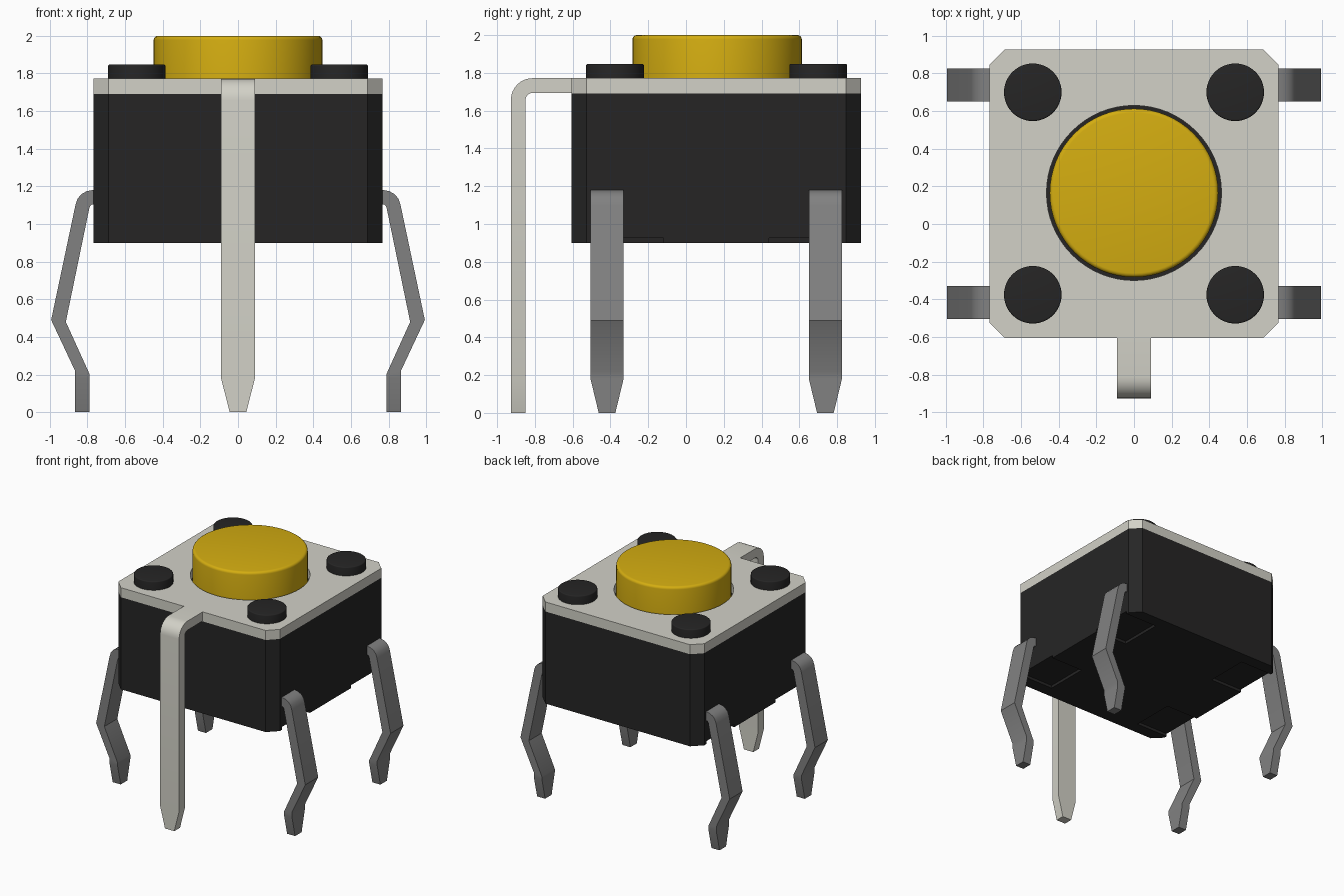
import bpy, bmesh, math

cube = bpy.data.objects.get("Cube")
if cube:
    bpy.data.objects.remove(cube, do_unlink=True)


def material(name, rgb):
    m = bpy.data.materials.new(name)
    m.use_nodes = True
    m.diffuse_color = (*rgb, 1)
    m.node_tree.nodes["Principled BSDF"].inputs["Base Color"].default_value = (*rgb, 1)
    return m


BLACK = material("black plastic", (0.019, 0.0185, 0.0185))
PLATE = material("light metal", (0.645, 0.638, 0.572))
LEG = material("dark metal", (0.22, 0.22, 0.22))
YELLOW = material("yellow plastic", (0.66, 0.42, 0.0055))

CY = 0.16            # centre of the housing in y
HALF = 0.767         # half width of the housing
CUT = 0.08           # corner chamfer
Z_BASE, Z_STEP, Z_BODY, Z_PLATE = 0.90, 0.925, 1.69, 1.772


def finish(bm, name, mat, angle=30):
    bmesh.ops.recalc_face_normals(bm, faces=bm.faces[:])
    me = bpy.data.meshes.new(name)
    bm.to_mesh(me)
    bm.free()
    me.materials.append(mat)
    ob = bpy.data.objects.new(name, me)
    bpy.context.collection.objects.link(ob)
    bpy.ops.object.select_all(action='DESELECT')
    ob.select_set(True)
    bpy.context.view_layer.objects.active = ob
    bpy.ops.object.shade_smooth_by_angle(angle=math.radians(angle))
    return ob


def slab(name, loops, z0, z1, mat):
    """Extrude an outline, with optional hole loops, from z0 to z1."""
    bm = bmesh.new()
    for pts in loops:
        vs = [bm.verts.new((x, y, z0)) for x, y in pts]
        for a, b in zip(vs, vs[1:] + vs[:1]):
            bm.edges.new((a, b))
    bmesh.ops.triangle_fill(bm, edges=bm.edges[:], use_beauty=True)
    bmesh.ops.dissolve_limit(bm, angle_limit=0.01, verts=bm.verts[:], edges=bm.edges[:])
    ext = bmesh.ops.extrude_face_region(bm, geom=bm.faces[:])
    for v in ext["geom"]:
        if isinstance(v, bmesh.types.BMVert):
            v.co.z = z1
    return finish(bm, name, mat)


def disc(name, x, y, r, z0, z1, rim, mat, sides=64):
    """Upright cylinder with a rounded top rim."""
    profile = [(r, z0)] + [
        (r - rim + rim * math.cos(t), z1 - rim + rim * math.sin(t))
        for t in (math.pi / 2 * i / 4 for i in range(5))]
    bm = bmesh.new()
    rings = [[bm.verts.new((x + pr * math.cos(2 * math.pi * i / sides),
                            y + pr * math.sin(2 * math.pi * i / sides), z))
              for i in range(sides)] for pr, z in profile]
    for lo, hi in zip(rings, rings[1:]):
        for i in range(sides):
            j = (i + 1) % sides
            bm.faces.new((lo[i], lo[j], hi[j], hi[i]))
    bm.faces.new(rings[-1])
    bm.faces.new(rings[0][::-1])
    return finish(bm, name, mat)


def strip(name, sections, place, mat):
    """Bent metal strip: sections are (outer, inner, half width)."""
    bm = bmesh.new()
    rings = [[bm.verts.new(place(p, s * w)) for p, s in ((o, -1), (o, 1), (i, 1), (i, -1))]
             for o, i, w in sections]
    for a, b in zip(rings, rings[1:]):
        for k in range(4):
            n = (k + 1) % 4
            bm.faces.new((a[k], a[n], b[n], b[k]))
    bm.faces.new(rings[0])
    bm.faces.new(rings[-1])
    return finish(bm, name, mat)


def arc(cx, cz, ro, ri, w, steps=8):
    """Quarter bend from pointing up to pointing outwards."""
    out = []
    for k in range(steps + 1):
        s, c = math.sin(math.pi / 2 * k / steps), math.cos(math.pi / 2 * k / steps)
        out.append(((cx + ro * s, cz + ro * c), (cx + ri * s, cz + ri * c), w))
    return out


# Housing: chamfered block with a notched underside
h, c = HALF, HALF - CUT
octagon = [(h, CY - c), (h, CY + c), (c, CY + h), (-c, CY + h),
           (-h, CY + c), (-h, CY - c), (-c, CY - h), (c, CY - h)]
slab("housing", [octagon], Z_STEP, Z_BODY, BLACK)

n0, n1, nx = 0.28, 0.66, HALF - 0.31
side = [(h, -c), (h, -n1), (nx, -n1), (nx, -n0), (h, -n0),
        (h, n0), (nx, n0), (nx, n1), (h, n1), (h, c), (c, h)]
half_outline = side + [(-c, h)]
base = half_outline + [(-x, -y) for x, y in half_outline]
slab("housing_base", [[(x, y + CY) for x, y in base]], Z_BASE, Z_STEP, BLACK)

# Cover plate with a round opening
hole = [(0.465 * math.cos(2 * math.pi * i / 64), CY + 0.005 + 0.465 * math.sin(2 * math.pi * i / 64))
        for i in range(64)]
slab("cover_plate", [octagon, hole], Z_BODY, Z_PLATE, PLATE)

# Push button and four corner posts
disc("push_button", 0, CY + 0.005, 0.448, Z_BODY, 2.0, 0.022, YELLOW)
for sx, lr in ((1, "left"), (-1, "right")):
    for sy, fb in ((-1, "front"), (1, "back")):
        disc(f"post_{fb}_{lr}", sx * 0.538, CY + 0.002 + sy * 0.538, 0.153,
             Z_PLATE - 0.02, 1.847, 0.008, BLACK, 48)

# Four kinked side legs with tapered tips
W = 0.0875
leg = [((0.70, 1.18), (0.70, 1.105), W), ((0.775, 1.18), (0.765, 1.105), W),
       ((0.805, 1.174), (0.774, 1.104), W), ((0.833, 1.158), (0.781, 1.101), W),
       ((0.853, 1.134), (0.786, 1.095), W), ((0.864, 1.10), (0.79, 1.085), W),
       ((0.993, 0.49), (0.915, 0.48), W), ((0.866, 0.22), (0.79, 0.205), W),
       ((0.866, 0.18), (0.79, 0.18), W), ((0.866, 0), (0.79, 0), 0.044)]
for sx, lr in ((1, "left"), (-1, "right")):
    for sy, fb in ((-1, "front"), (1, "back")):
        y0 = CY + sy * 0.578
        strip(f"leg_{fb}_{lr}", leg,
              lambda p, w, sx=sx, y0=y0: (sx * p[0], y0 + w, p[1]), LEG)

# Long front pin bent down from the cover plate
bend = arc(0.812, Z_PLATE - 0.115, 0.115, 0.037, 0.09)
pin = [((0.60, Z_PLATE), (0.60, Z_PLATE - 0.078), 0.09)] + bend + [
    ((0.927, 0.18), (0.849, 0.18), 0.09), ((0.927, 0), (0.849, 0), 0.044)]
strip("front_pin", pin, lambda p, w: (w, -p[0], p[1]), PLATE)
